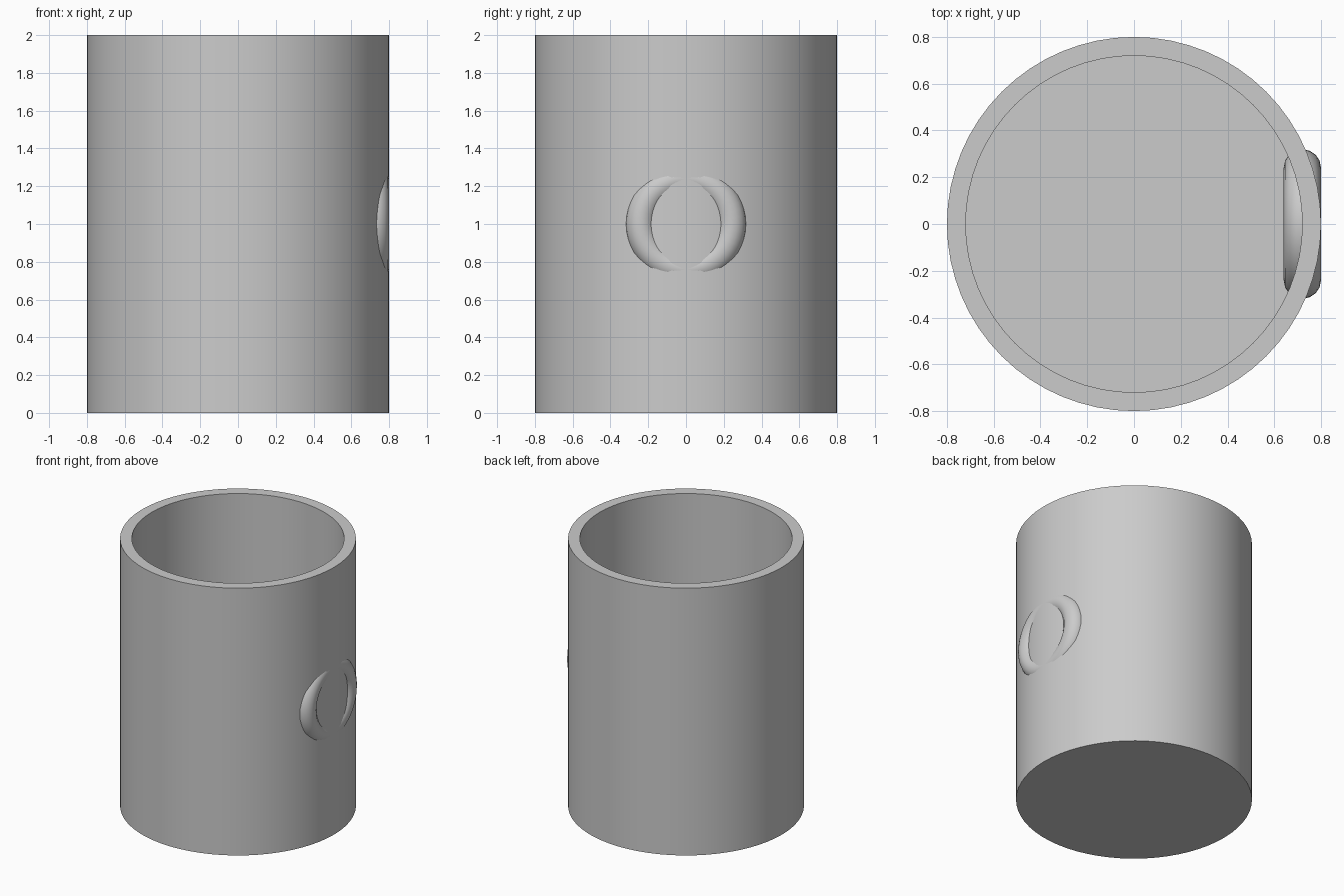
import bpy, bmesh, math

cube = bpy.data.objects.get("Cube")
if cube:
    bpy.data.objects.remove(cube, do_unlink=True)

# Single grey material
grey = bpy.data.materials.new("plain_grey")
grey.use_nodes = True
colour = (0.6, 0.6, 0.6, 1)
grey.diffuse_color = colour
grey.node_tree.nodes["Principled BSDF"].inputs["Base Color"].default_value = colour


def finish(name):
    obj = bpy.context.object
    obj.name = obj.data.name = name
    obj.data.materials.append(grey)
    bpy.ops.object.shade_smooth_by_angle(angle=math.radians(35))
    return obj


# Cup body: solid cylinder whose top is inset and pushed down to form the cavity
HEIGHT, OUTER, WALL, FLOOR = 2.0, 0.8, 0.08, 0.08
bpy.ops.mesh.primitive_cylinder_add(vertices=64, radius=OUTER, depth=HEIGHT,
                                    location=(0, 0, HEIGHT / 2))
mesh = bpy.context.object.data
bm = bmesh.new()
bm.from_mesh(mesh)
top = max(bm.faces, key=lambda f: f.calc_center_median().z)
bmesh.ops.inset_individual(bm, faces=[top], thickness=WALL)
cavity = bmesh.ops.extrude_discrete_faces(bm, faces=[top])["faces"][0]
bmesh.ops.translate(bm, verts=cavity.verts, vec=(0, 0, FLOOR - HEIGHT))
bm.to_mesh(mesh)
bm.free()
finish("cup_body")

# Ring handle sunk into the wall on the +x side
bpy.ops.mesh.primitive_torus_add(major_radius=0.24, minor_radius=0.08,
                                 major_segments=48, minor_segments=16,
                                 location=(OUTER - WALL, 0, HEIGHT / 2),
                                 rotation=(0, math.pi / 2, 0))
finish("ring_handle")
